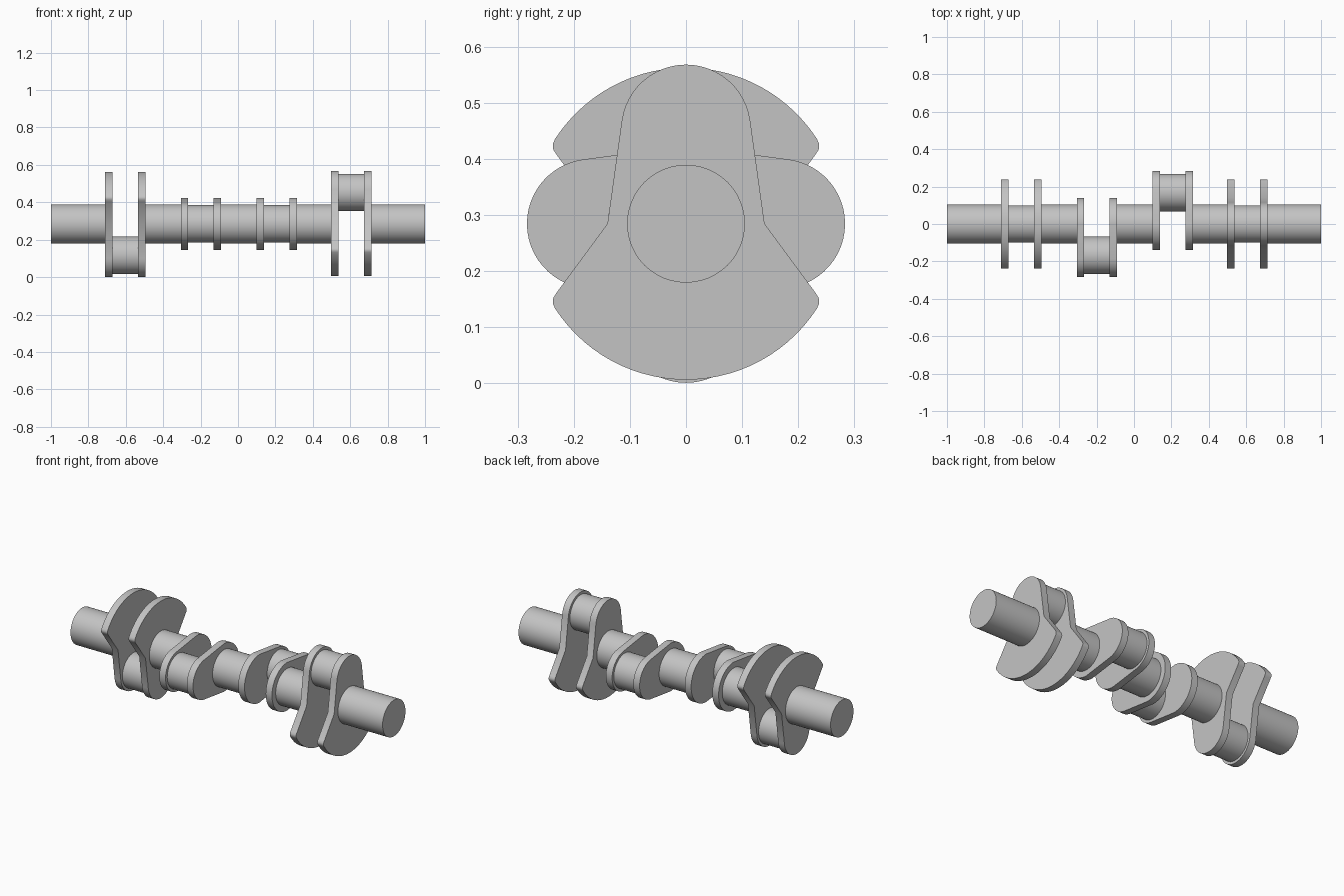
import bpy, bmesh
from math import sin, cos, pi, radians
from mathutils import Matrix

old = bpy.data.objects.get("Cube")
if old:
    bpy.data.objects.remove(old, do_unlink=True)

AXIS_Z = 0.2845      # height of the main shaft axis
THROW = 0.168        # pin offset from the axis
MAIN_R, PIN_R, PIN_END_R = 0.105, 0.1, 0.1155
WEIGHT_R, HUB_R = 0.278, 0.139
WEB, HALF = 0.04, 0.108   # web thickness, half length of a throw

steel = bpy.data.materials.new("steel grey")
steel.use_nodes = True
colour = (0.55, 0.55, 0.55, 1)
steel.diffuse_color = colour
steel.node_tree.nodes["Principled BSDF"].inputs["Base Color"].default_value = colour


def arc(cy, r, start, end, n):
    """Points on an arc centred at (0, cy), angles in degrees."""
    angles = [radians(start + (end - start) * i / n) for i in range(n + 1)]
    return [(r * cos(a), cy + r * sin(a)) for a in angles]


def extrude(name, outline, x0, x1, centre, turn=0):
    """Extrude a cross-section along x, turned about the shaft direction."""
    bm = bmesh.new()
    face = bm.faces.new([bm.verts.new((x0, w, h)) for w, h in outline])
    moved = bmesh.ops.extrude_face_region(bm, geom=[face])["geom"]
    bmesh.ops.translate(bm, vec=(x1 - x0, 0, 0),
                        verts=[v for v in moved if isinstance(v, bmesh.types.BMVert)])
    bmesh.ops.recalc_face_normals(bm, faces=bm.faces)
    bm.transform(Matrix.Translation(centre) @ Matrix.Rotation(turn, 4, 'X'))
    mesh = bpy.data.meshes.new(name)
    bm.to_mesh(mesh)
    bm.free()
    mesh.materials.append(steel)
    obj = bpy.data.objects.new(name, mesh)
    bpy.context.collection.objects.link(obj)
    bpy.ops.object.select_all(action='DESELECT')
    obj.select_set(True)
    bpy.context.view_layer.objects.active = obj
    bpy.ops.object.shade_smooth_by_angle(angle=radians(35))
    return obj


def circle(r, cy=0):
    return arc(cy, r, 0, 360, 48)[:-1]


# Web cross-sections, pin end pointing up
pin_end = arc(THROW, PIN_END_R, 8, 172, 24)
plain_web = pin_end + arc(0, HUB_R, 180, 360, 28)
corner = [(0.23, -0.122), (0.2365, -0.132), (0.2375, -0.142)]
weight_web = (pin_end + [(-0.14, 0)] + [(-w, h) for w, h in corner]
              + arc(0, WEIGHT_R, 213, 327, 28) + corner[::-1] + [(0.14, 0)])

# Throws: centre along x, turn about the axis, cross-section
throws = [(-0.603, pi, weight_web), (-0.198, pi / 2, plain_web),
          (0.207, -pi / 2, plain_web), (0.606, 0, weight_web)]
centre = (0, 0, AXIS_Z)
bury = WEB / 2
start = -1.0
for i, (x, turn, section) in enumerate(throws, 1):
    extrude(f"main_journal_{i}", circle(MAIN_R), start, x - HALF + bury, centre)
    extrude(f"web_{i}_right", section, x - HALF, x - HALF + WEB, centre, turn)
    extrude(f"web_{i}_left", section, x + HALF - WEB, x + HALF, centre, turn)
    extrude(f"crank_pin_{i}", circle(PIN_R, THROW), x - HALF + bury, x + HALF - bury,
            centre, turn)
    start = x + HALF - bury
extrude("main_journal_5", circle(MAIN_R), start, 1.0, centre)
